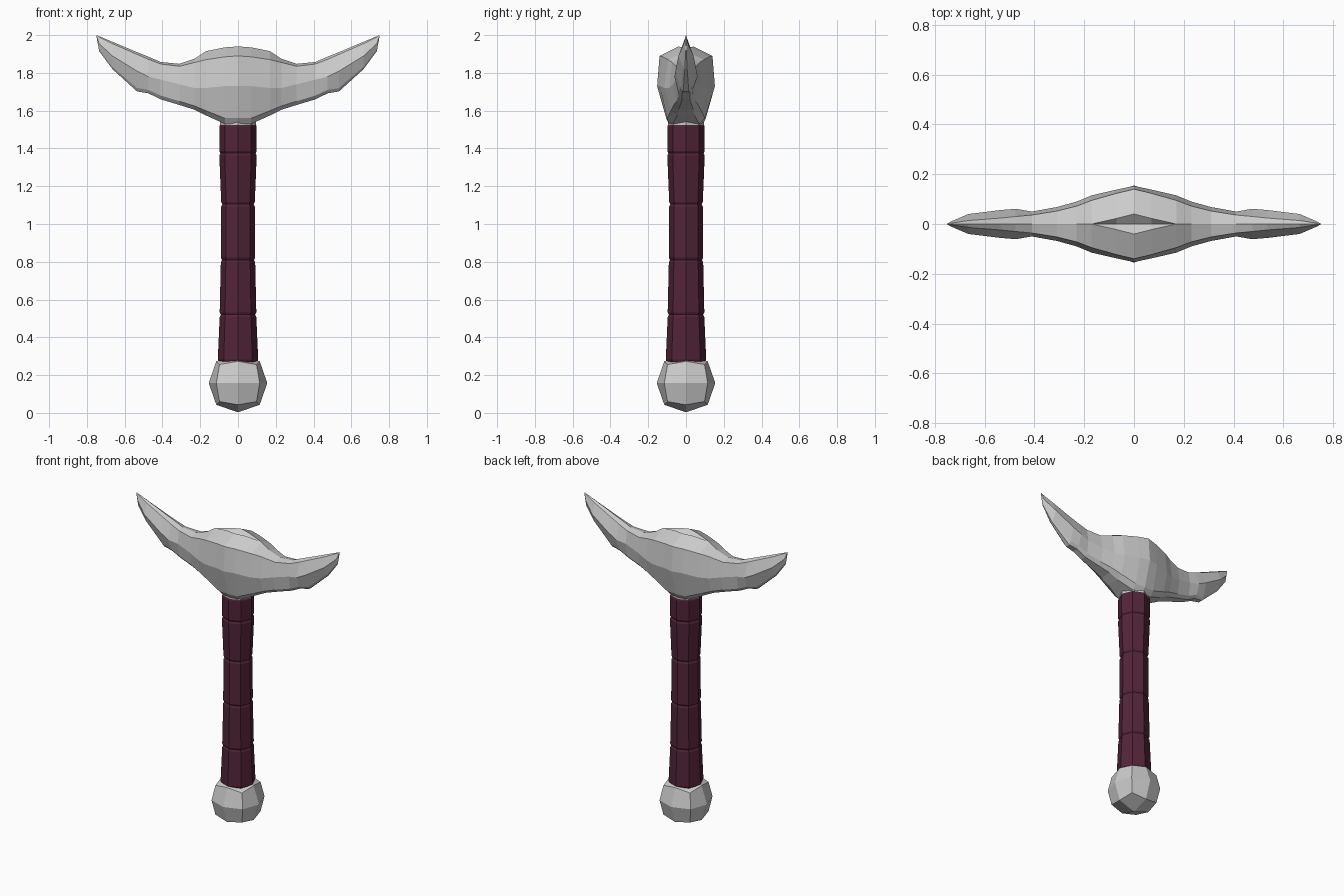
import bpy, bmesh, math
from mathutils import Vector

if "Cube" in bpy.data.objects:
    bpy.data.objects.remove(bpy.data.objects["Cube"])


def finish(name, bm, mat=None):
    bmesh.ops.remove_doubles(bm, verts=bm.verts, dist=0.0005)
    bmesh.ops.recalc_face_normals(bm, faces=bm.faces)
    me = bpy.data.meshes.new(name)
    bm.to_mesh(me)
    bm.free()
    ob = bpy.data.objects.new(name, me)
    bpy.context.collection.objects.link(ob)
    if mat:
        me.materials.append(mat)
    return ob


def loft(name, rings, mat=None):
    bm = bmesh.new()
    vs = [[bm.verts.new(p) for p in r] for r in rings]
    n = len(vs[0])
    for a, b in zip(vs, vs[1:]):
        for i in range(n):
            j = (i + 1) % n
            bm.faces.new((a[i], a[j], b[j], b[i]))
    bm.faces.new(vs[0])
    bm.faces.new(vs[-1])
    return finish(name, bm, mat)


def turned(name, profile, mat=None):
    # eight-sided turned part from (radius, z) pairs
    return loft(name, [[(r * math.cos(i * math.pi / 4), r * math.sin(i * math.pi / 4), z)
                        for i in range(8)] for r, z in profile], mat)


# Double-ended head: x, top z, then (y, z) of ridge, cheek, lower edge, underside
sections = [
    (0.00, 1.94, .140, 1.89, .153, 1.73, .105, 1.56, .090, 1.53),
    (0.07, 1.935, .123, 1.885, .138, 1.73, .100, 1.56, .070, 1.53),
    (0.17, 1.915, .095, 1.87, .115, 1.72, .080, 1.60, .045, 1.575),
    (0.23, 1.875, .072, 1.855, .090, 1.72, .068, 1.625, .040, 1.605),
    (0.31, 1.848, .052, 1.835, .068, 1.74, .050, 1.65, .030, 1.63),
    (0.41, 1.858, .036, 1.847, .050, 1.765, .038, 1.68, .020, 1.66),
    (0.475, 1.886, .030, 1.872, .061, 1.78, .035, 1.71, .020, 1.692),
    (0.535, 1.91, .024, 1.898, .056, 1.81, .028, 1.72, .015, 1.702),
    (0.665, 1.965, .014, 1.955, .040, 1.89, .016, 1.832, .006, 1.82),
    (0.735, 1.994, .003, 1.99, .010, 1.955, .005, 1.925, .002, 1.915),
    (0.750, 2.0, .001, 1.999, .001, 1.998, .001, 1.997, .001, 1.996),
]


def section_ring(s, side):
    x, zt = s[0], s[1]
    yt = max(0, 0.04 * (1 - x / 0.16))          # shallow diamond socket on the crown
    zc = zt - (0.025 if x < 0.1 else 0)
    half = [(yt, zt)] + [(s[i], s[i + 1]) for i in (2, 4, 6, 8)]
    pts = [(0, zc)] + half + [(-y, z) for y, z in reversed(half)]
    return [(side * x, y, z) for y, z in pts]


loft("head", [section_ring(s, -1) for s in reversed(sections)]
     + [section_ring(s, 1) for s in sections[1:]])

# Collar between head and grip
turned("collar", [(.095, 1.48), (.095, 1.545), (.085, 1.58)])

# Wrapped grip: tapered bands with small grooves at the joints
wine = bpy.data.materials.new("wine_leather")
wine.diffuse_color = (0.085, 0.018, 0.04, 1)
wine.use_nodes = True
wine.node_tree.nodes["Principled BSDF"].inputs["Base Color"].default_value = wine.diffuse_color
joints = [(.107, .27), (.097, .52), (.091, .81), (.089, 1.105), (.099, 1.375), (.099, 1.528)]
profile = []
for (r0, z0), (r1, z1) in zip(joints, joints[1:]):
    profile += [(r0 - .006, z0), (r0, z0 + .012), (r1, z1 - .012), (r1 - .006, z1)]
turned("grip", profile, wine)

# Pommel: cube subdivided once and rounded
bm = bmesh.new()
bmesh.ops.create_cube(bm, size=2)
bmesh.ops.subdivide_edges(bm, edges=bm.edges, cuts=1, use_grid_fill=True)
reach = {1: 0.155, 2: 0.115, 3: 0.098}
for v in bm.verts:
    c = Vector([round(k) for k in v.co])
    v.co = c * reach[int(sum(abs(k) for k in c))] + Vector((0, 0, 0.158))
finish("pommel", bm)
